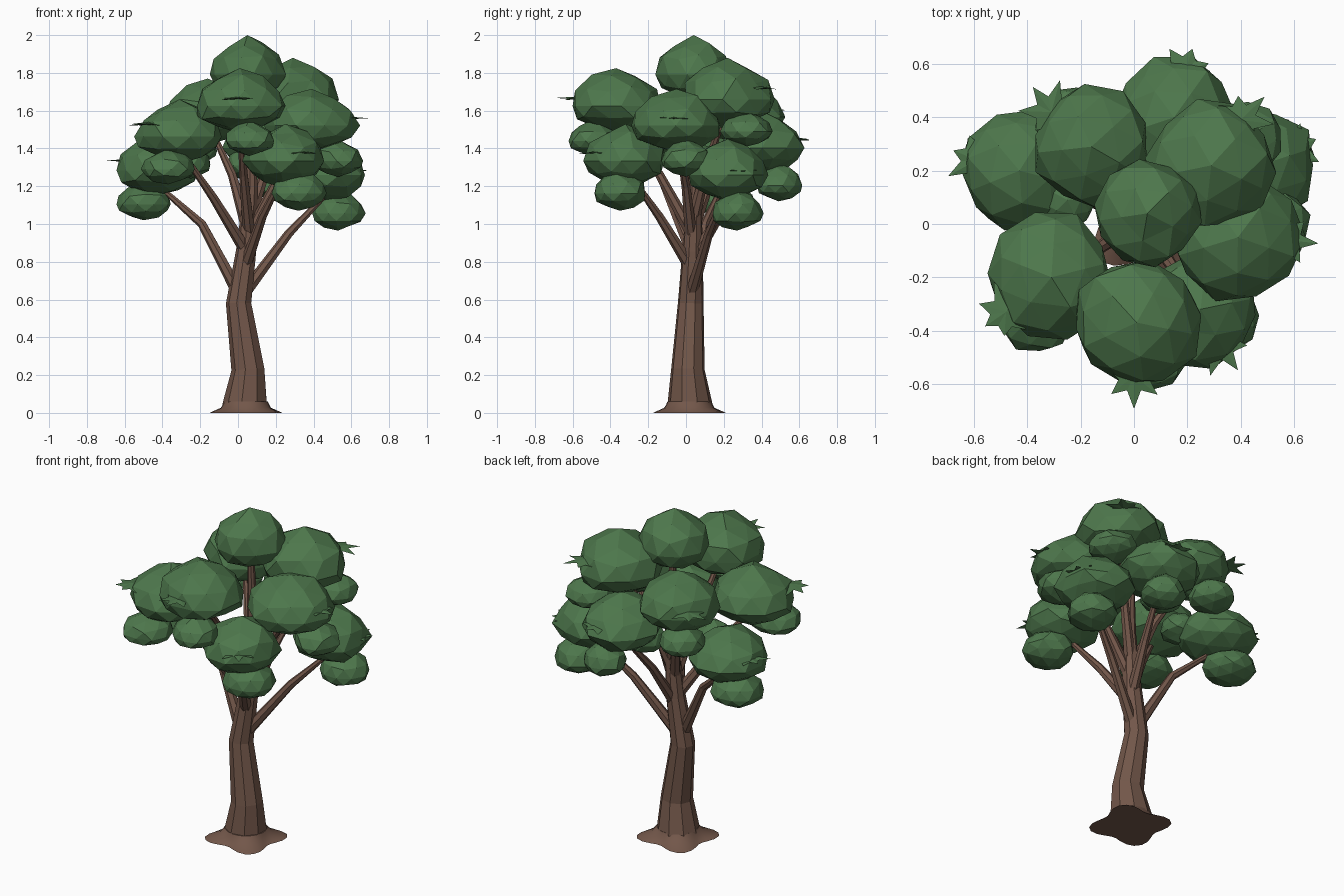
import bpy, bmesh, math, random
from mathutils import Vector, Matrix

if "Cube" in bpy.data.objects:
    bpy.data.objects.remove(bpy.data.objects["Cube"])

random.seed(7)

def material(name, col):
    m = bpy.data.materials.new(name)
    m.diffuse_color = (*col, 1)
    m.use_nodes = True
    m.node_tree.nodes["Principled BSDF"].inputs["Base Color"].default_value = m.diffuse_color
    return m

BARK = material("bark", (0.17, 0.095, 0.068))
LEAF = material("leaf", (0.075, 0.185, 0.072))

def finish(name, bm, mat):
    bmesh.ops.recalc_face_normals(bm, faces=bm.faces)
    me = bpy.data.meshes.new(name)
    bm.to_mesh(me)
    bm.free()
    me.materials.append(mat)
    ob = bpy.data.objects.new(name, me)
    bpy.context.collection.objects.link(ob)
    return ob

def loft(bm, rings):
    vs = [[bm.verts.new(p) for p in r] for r in rings]
    n = len(vs[0])
    for a, b in zip(vs, vs[1:]):
        for i in range(n):
            j = (i + 1) % n
            bm.faces.new((a[i], a[j], b[j], b[i]))
    bm.faces.new(vs[0][::-1])
    bm.faces.new(vs[-1])

def tube(name, pts, sides):
    """Tapered tube through (x, y, z, radius) points."""
    ps = [Vector(p[:3]) for p in pts]
    rings = []
    for i, p in enumerate(ps):
        d = (ps[min(i + 1, len(ps) - 1)] - ps[max(i - 1, 0)]).normalized()
        u = d.cross(Vector((0, 1, 0))).normalized()
        v = d.cross(u)
        rings.append([p + pts[i][3] * (u * math.cos(t) + v * math.sin(t))
                      for t in (2 * math.pi * k / sides for k in range(sides))])
    bm = bmesh.new()
    loft(bm, rings)
    return finish(name, bm, BARK)

def crown(name, c, r, top, bottom):
    """Faceted leaf clump: pointed dome above, flatter below."""
    bm = bmesh.new()
    bmesh.ops.create_icosphere(bm, subdivisions=2, radius=1)
    spin = Matrix.Rotation(random.uniform(0, 6.28), 3, 'Z')
    zc = bottom + (top - bottom) * 0.42
    for v in bm.verts:
        k = random.uniform(0.93, 1.07)
        p = spin @ v.co
        pole = abs(p.z) > 0.99
        h = (top - zc) if p.z > 0 else (zc - bottom)
        z = p.z if pole else p.z * random.uniform(0.82, 0.98)
        v.co = (c[0] + p.x * r * k, c[1] + p.y * r * k, zc + z * h)
    finish(name, bm, LEAF)

def tuft(name, x, y, z, size=0.12):
    """Flat spiky rosette of leaves at the rim of a clump."""
    bm = bmesh.new()
    a0 = math.atan2(y, x)
    ring = []
    for i in range(14):
        a = a0 + math.pi * i / 7
        s = size * (random.uniform(0.75, 1.05) if i % 2 == 0 else 0.5)
        ring.append(bm.verts.new((x + s * math.cos(a), y + s * math.sin(a),
                                  z + (random.uniform(-.01, .005) if i % 2 == 0 else 0))))
    up, low = bm.verts.new((x, y, z + 0.01)), bm.verts.new((x, y, z - 0.006))
    for i in range(14):
        bm.faces.new((ring[i], ring[(i + 1) % 14], up))
        bm.faces.new((ring[(i + 1) % 14], ring[i], low))
    finish(name, bm, LEAF)

# Trunk
tube("trunk", [(0.04, 0.02, 0.01, 0.128), (0.04, 0.02, 0.05, 0.12), (0.055, 0.01, 0.23, 0.09),
               (0.005, 0.025, 0.58, 0.069), (0.045, 0.035, 0.86, 0.055),
               (0.07, 0.045, 1.2, 0.036), (0.06, 0.04, 1.72, 0.018)], 9)

# Root flare with four lobes
bm = bmesh.new()
rings = []
for z, r, lobe in ((0, 0.195, 0.035), (0.008, 0.18, 0.03), (0.028, 0.138, 0.008), (0.06, 0.116, 0)):
    ring = []
    for k in range(32):
        t = 2 * math.pi * k / 32
        q = r + lobe * math.cos(4 * (t - math.radians(40)))
        ring.append((0.042 + q * math.cos(t), 0.018 + q * math.sin(t), z))
    rings.append(ring)
loft(bm, rings)
roots = finish("root_flare", bm, BARK)
for p in roots.data.polygons:
    p.use_smooth = len(p.vertices) == 4

# Branches: start, elbow, end
branches = [
    ((-0.01, 0.03, 0.66), (-0.19, 0.10, 1.00), (-0.44, 0.20, 1.22)),
    ((0.04, 0.03, 0.64), (0.27, 0.12, 0.95), (0.48, 0.21, 1.17)),
    ((0.03, 0.02, 0.88), (-0.13, -0.09, 1.14), (-0.31, -0.20, 1.40)),
    ((0.04, 0.02, 0.78), (0.13, -0.14, 1.04), (0.25, -0.31, 1.28)),
    ((0.05, 0.04, 0.82), (0.09, 0.20, 1.08), (0.15, 0.41, 1.34)),
    ((0.05, 0.03, 0.92), (0.19, 0.00, 1.20), (0.39, -0.05, 1.48)),
    ((0.05, 0.04, 0.98), (-0.03, 0.14, 1.26), (-0.15, 0.28, 1.52)),
    ((0.06, 0.03, 0.95), (0.03, -0.14, 1.26), (0.01, -0.36, 1.58)),
    ((0.06, 0.04, 1.02), (0.16, 0.11, 1.32), (0.28, 0.22, 1.62)),
]
for i, (a, b, c) in enumerate(branches):
    tube(f"branch_{i + 1}", [(*a, 0.034), (*b, 0.024), (*c, 0.012)], 7)

# Large leaf clumps: x, y, radius, top, bottom
big = [(0.05, 0.04, 0.20, 2.00, 1.64), (0.01, -0.37, 0.245, 1.825, 1.48),
       (0.29, 0.22, 0.24, 1.88, 1.50), (-0.16, 0.29, 0.225, 1.77, 1.42),
       (-0.31, -0.20, 0.24, 1.66, 1.32), (-0.43, 0.20, 0.225, 1.47, 1.15),
       (0.39, -0.05, 0.245, 1.715, 1.38), (0.47, 0.22, 0.215, 1.45, 1.12),
       (0.25, -0.32, 0.215, 1.53, 1.19), (0.15, 0.40, 0.225, 1.60, 1.26)]
for i, (x, y, r, t, b) in enumerate(big):
    crown(f"leaf_clump_{i + 1}", (x, y), r, t, b)

# Small clumps hanging below the large ones
small = [(-0.50, 0.22, 0.15, 1.22, 1.02), (-0.37, -0.34, 0.145, 1.40, 1.21),
         (0.06, -0.50, 0.13, 1.55, 1.36), (0.32, -0.35, 0.145, 1.29, 1.07),
         (0.53, 0.27, 0.14, 1.18, 0.965), (0.53, 0.00, 0.13, 1.45, 1.25),
         (0.42, 0.32, 0.135, 1.60, 1.41), (0.20, 0.49, 0.125, 1.32, 1.12),
         (-0.24, 0.38, 0.13, 1.50, 1.31), (-0.25, 0.09, 0.11, 1.42, 1.24),
         (0.06, 0.31, 0.12, 1.42, 1.23)]
for i, (x, y, r, t, b) in enumerate(small):
    crown(f"small_clump_{i + 1}", (x, y), r, t, b)

# Spiky leaf tufts on the outer rims
tufts = [(-0.31, 0.42, 1.60), (0.19, 0.57, 1.45), (0.40, 0.39, 1.72), (-0.59, 0.24, 1.335),
         (-0.48, -0.33, 1.53), (0.0, -0.57, 1.665), (0.32, -0.45, 1.38),
         (0.57, -0.06, 1.56), (0.60, 0.28, 1.28)]
for i, p in enumerate(tufts):
    tuft(f"leaf_tuft_{i + 1}", *p)
